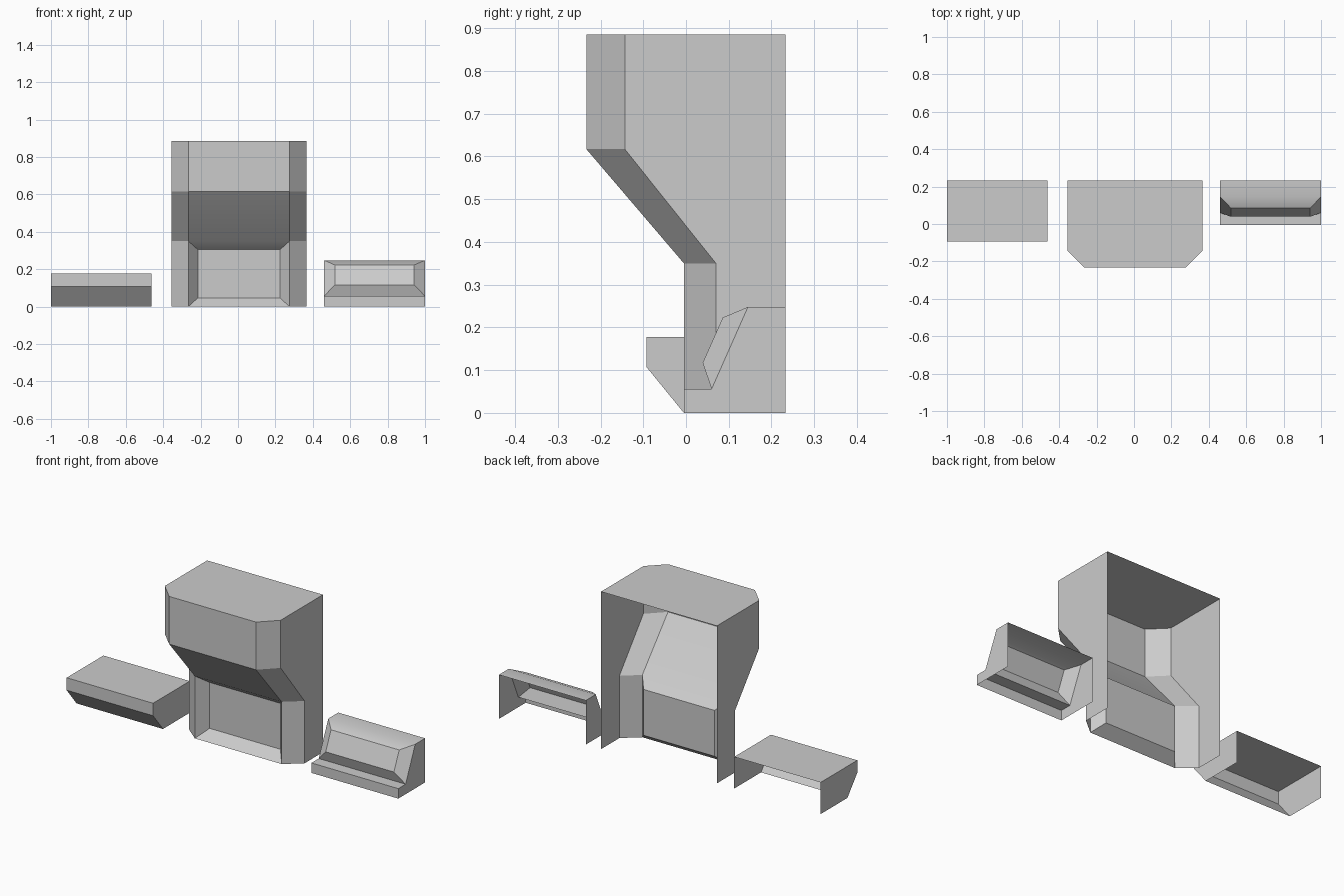
import bpy, bmesh, math

if "Cube" in bpy.data.objects:
    bpy.data.objects.remove(bpy.data.objects["Cube"])

BACK = 0.233


def loft(bm, columns):
    """Skin quads between neighbouring columns of points; returns verts and face grid."""
    verts = [[bm.verts.new(p) for p in col] for col in columns]
    faces = [[bm.faces.new((a[i], b[i], b[i + 1], a[i + 1])) for i in range(len(a) - 1)]
             for a, b in zip(verts, verts[1:])]
    return verts, faces


def inset_panel(bm, face, dx, bottom, top):
    """Replace a quad by a bevelled panel; bottom/top are the (y, z) of its inner edges."""
    mid = face.calc_center_median()
    outer = list(face.verts)
    inner = []
    for v in outer:
        y, z = top if v.co.z > mid.z else bottom
        x = v.co.x + (dx if v.co.x < mid.x else -dx)
        inner.append(bm.verts.new((x, y, z)))
    bm.faces.remove(face)
    bm.faces.new(inner)
    for i in range(4):
        j = (i + 1) % 4
        bm.faces.new((outer[i], outer[j], inner[j], inner[i]))


def finish(bm, name):
    bmesh.ops.recalc_face_normals(bm, faces=bm.faces[:])
    me = bpy.data.meshes.new(name)
    bm.to_mesh(me)
    bm.free()
    ob = bpy.data.objects.new(name, me)
    bpy.context.collection.objects.link(ob)
    bpy.ops.object.select_all(action='DESELECT')
    ob.select_set(True)
    bpy.context.view_layer.objects.active = ob
    bpy.ops.object.shade_smooth_by_angle(angle=math.radians(30))


def open_box(bm, profile, x0, x1):
    """Side profile swept along x with both ends closed, open back and bottom."""
    verts, faces = loft(bm, [[(x, y, z) for y, z in profile] for x in (x0, x1)])
    corners = [bm.verts.new((x, BACK, 0)) for x in (x0, x1)]
    for col, c in zip(verts, corners):
        bm.faces.new(col + [c])
    return faces[0]


# Main cabinet: chamfered front corners, overhanging upper half
levels = (0.885, 0.617, 0.35, 0.0)
side = (-0.143, -0.143, 0.07, 0.07)
front = (-0.233, -0.233, -0.005, -0.005)
rear = (BACK,) * 4
plan = [(-0.355, rear), (-0.355, side), (-0.265, front),
        (0.275, front), (0.365, side), (0.365, rear)]
bm = bmesh.new()
verts, faces = loft(bm, [[(x, y, z) for y, z in zip(ys, levels)] for x, ys in plan])
bm.faces.new([col[0] for col in verts])
# Recessed panel in the lower front
inset_panel(bm, faces[2][2], 0.05, (0.055, 0.047), (0.055, 0.305))
finish(bm, "cabinet")

# Low box with undercut front
bm = bmesh.new()
open_box(bm, [(BACK, 0.178), (-0.093, 0.178), (-0.093, 0.108), (-0.005, 0.0)], -1.0, -0.463)
finish(bm, "undercut_box")

# Stepped console with a raised sloping panel
bm = bmesh.new()
strip = open_box(bm, [(BACK, 0.248), (0.145, 0.248), (0.06, 0.056),
                      (-0.005, 0.056), (-0.005, 0.0)], 0.46, 1.0)
inset_panel(bm, strip[1], 0.058, (0.039, 0.117), (0.086, 0.223))
finish(bm, "sloped_console")
